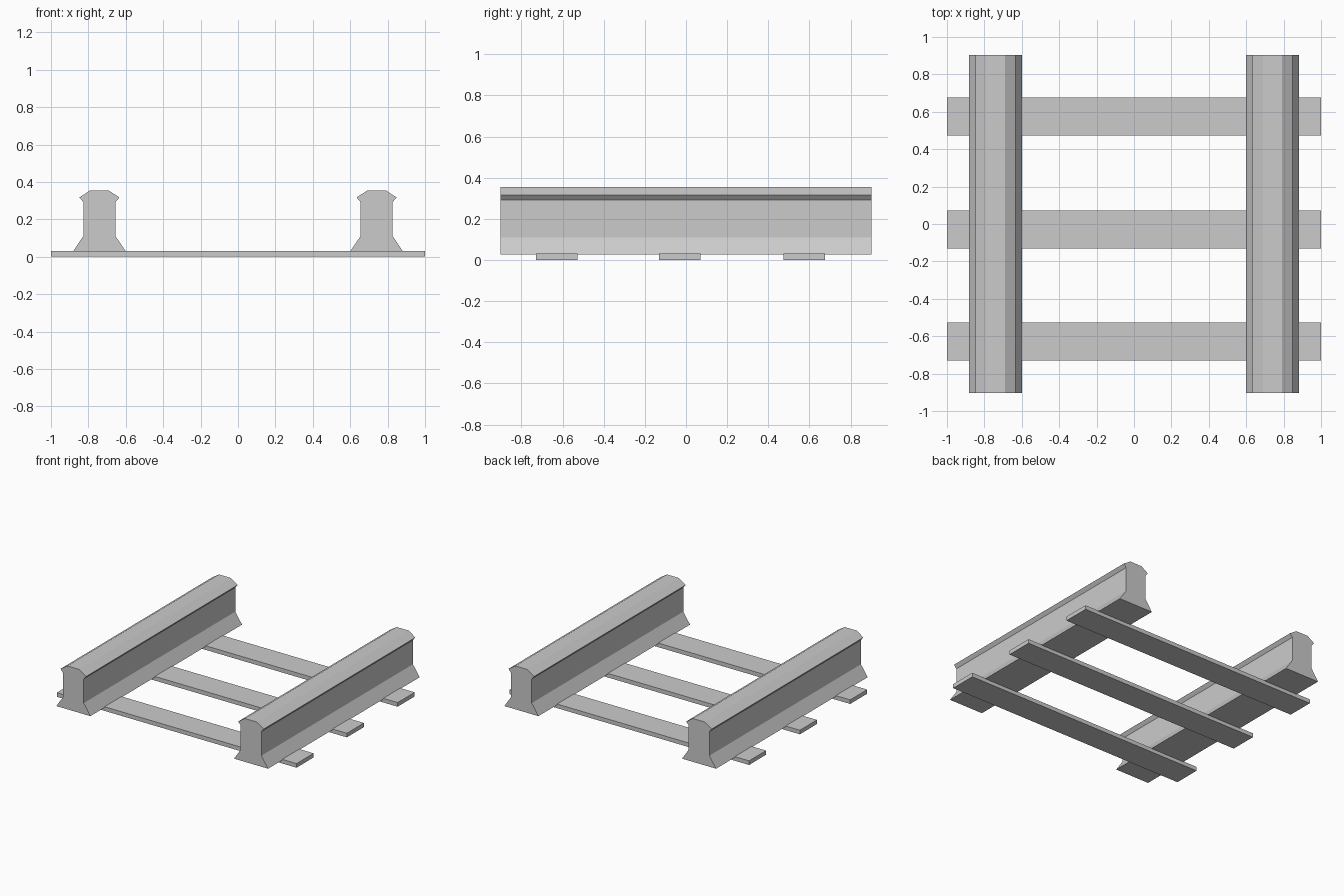
import bpy
import bmesh

cube = bpy.data.objects.get("Cube")
if cube:
    bpy.data.objects.remove(cube, do_unlink=True)

# Single plain grey for the whole track
grey = bpy.data.materials.new("plain_grey")
grey.use_nodes = True
color = (0.6, 0.6, 0.6, 1)
grey.diffuse_color = color
grey.node_tree.nodes["Principled BSDF"].inputs["Base Color"].default_value = color


def extrude_profile(name, points, length, location):
    """Extrude an (x, z) outline along y, centred on the location."""
    bm = bmesh.new()
    face = bm.faces.new([bm.verts.new((x, -length / 2, z)) for x, z in points])
    result = bmesh.ops.extrude_face_region(bm, geom=[face])
    moved = [g for g in result["geom"] if isinstance(g, bmesh.types.BMVert)]
    bmesh.ops.translate(bm, verts=moved, vec=(0, length, 0))
    bmesh.ops.recalc_face_normals(bm, faces=bm.faces)
    mesh = bpy.data.meshes.new(name)
    bm.to_mesh(mesh)
    bm.free()
    mesh.materials.append(grey)
    obj = bpy.data.objects.new(name, mesh)
    obj.location = location
    bpy.context.collection.objects.link(obj)


# Rails: flared foot, straight web, bevelled head
half = [(0.142, 0.027), (0.086, 0.11), (0.086, 0.292), (0.107, 0.317), (0.05, 0.354)]
rail = half + [(-x, z) for x, z in reversed(half)]
for side, x in (("left", 0.741), ("right", -0.741)):
    extrude_profile(side + "_rail", rail, 1.806, (x, 0, 0))

# Sleepers: thin full-width planks under the rails
plank = [(-1, 0), (1, 0), (1, 0.031), (-1, 0.031)]
for place, y in (("front", -0.629), ("middle", -0.03), ("back", 0.575)):
    extrude_profile(place + "_sleeper", plank, 0.203, (0, y, 0))
